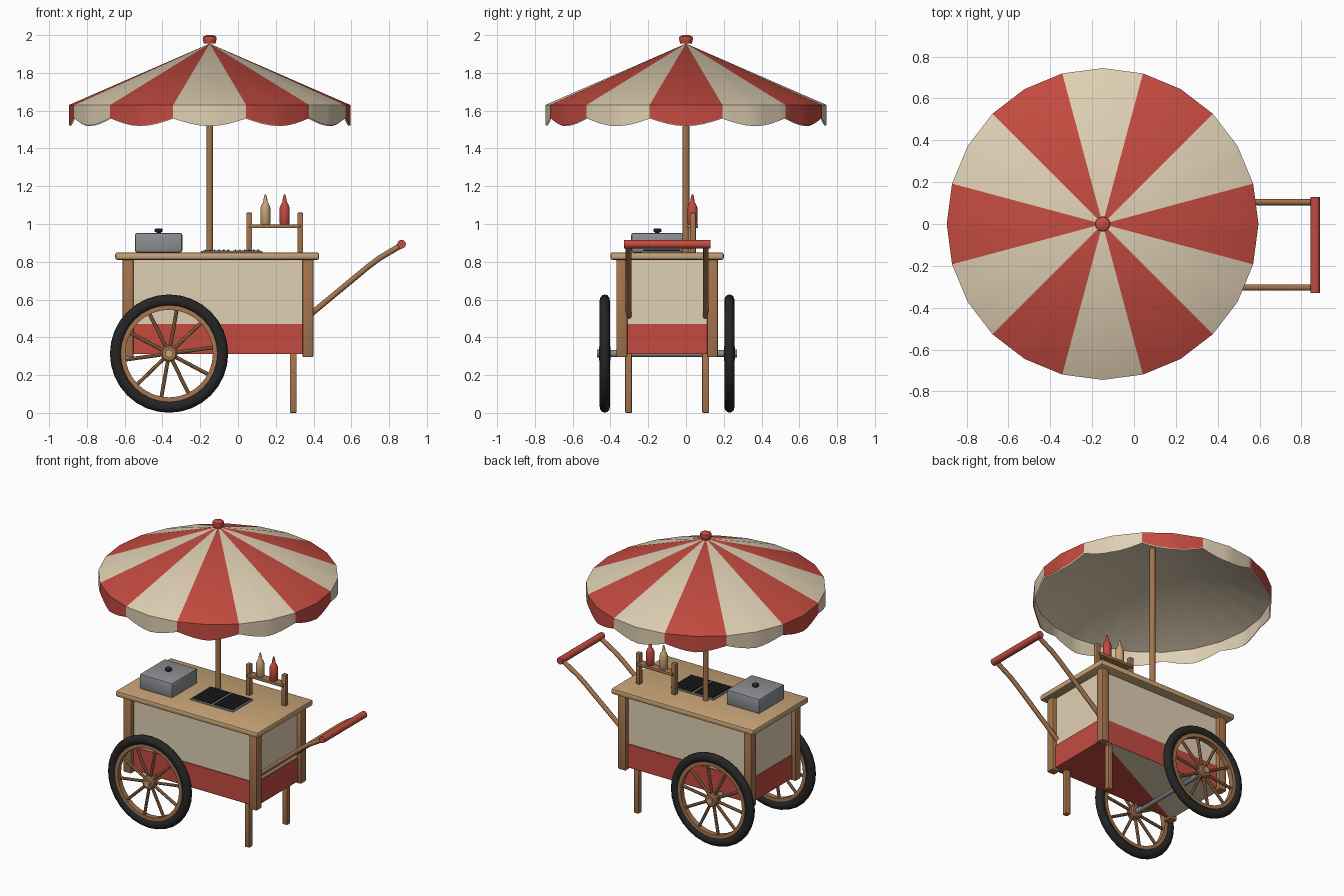
import bpy, bmesh
from math import sin, cos, pi, radians
from mathutils import Vector, Matrix

cube = bpy.data.objects.get("Cube")
if cube:
    bpy.data.objects.remove(cube)


def material(name, r, g, b):
    lin = [((c / 255 + 0.055) / 1.055) ** 2.4 for c in (r, g, b)] + [1]
    m = bpy.data.materials.new(name)
    m.use_nodes = True
    m.diffuse_color = lin
    m.node_tree.nodes["Principled BSDF"].inputs["Base Color"].default_value = lin
    return m


RED = material("red", 196, 75, 64)
CREAM = material("cream", 224, 208, 180)
WOOD = material("wood", 165, 117, 78)
TAN = material("light wood", 200, 164, 118)
TYRE = material("tyre black", 37, 37, 38)
STEEL = material("steel", 140, 143, 146)
IRON = material("dark iron", 42, 44, 48)


def finish(name, bm, mats, angle=35):
    bmesh.ops.recalc_face_normals(bm, faces=bm.faces)
    return link(name, bm, mats, angle)


def link(name, bm, mats, angle=35):
    me = bpy.data.meshes.new(name)
    bm.to_mesh(me)
    bm.free()
    for m in mats:
        me.materials.append(m)
    for p in me.polygons:
        p.use_smooth = True
    me.set_sharp_from_angle(angle=radians(angle))
    ob = bpy.data.objects.new(name, me)
    bpy.context.scene.collection.objects.link(ob)
    return ob


def box(name, xs, ys, zs, mat, bevel=0.0):
    bm = bmesh.new()
    bmesh.ops.create_cube(bm, size=1)
    for v in bm.verts:
        for i, (lo, hi) in enumerate((xs, ys, zs)):
            v.co[i] = hi if v.co[i] > 0 else lo
    if bevel:
        bmesh.ops.bevel(bm, geom=bm.edges[:], offset=bevel, segments=2,
                        profile=0.5, affect='EDGES')
    return finish(name, bm, [mat])


def add_rod(bm, p, q, r, sides=12):
    p, q = Vector(p), Vector(q)
    d = q - p
    turn = d.to_track_quat('Z', 'Y').to_matrix().to_4x4()
    bmesh.ops.create_cone(bm, cap_ends=True, segments=sides, radius1=r, radius2=r,
                          depth=d.length, matrix=Matrix.Translation((p + q) / 2) @ turn)


def rod(name, p, q, r, mat, sides=12):
    bm = bmesh.new()
    add_rod(bm, p, q, r, sides)
    return finish(name, bm, [mat])


def lathe(name, profile, at, mat, sides=16, closed=False, axis='Z'):
    """Spin (radius, height) points about an axis through the given place."""
    bm = bmesh.new()
    rings = [[bm.verts.new((r * cos(2 * pi * i / sides), r * sin(2 * pi * i / sides), h))
              for i in range(sides)] for r, h in profile]
    pairs = list(zip(rings, rings[1:]))
    if closed:
        pairs.append((rings[-1], rings[0]))
    else:
        bm.faces.new(rings[0])
        bm.faces.new(rings[-1])
    for a, b in pairs:
        for i in range(sides):
            j = (i + 1) % sides
            bm.faces.new((a[i], a[j], b[j], b[i]))
    if axis == 'Y':
        bm.transform(Matrix.Rotation(pi / 2, 4, 'X'))
    bm.transform(Matrix.Translation(at))
    return finish(name, bm, [mat])


MID = -0.10  # middle of the cart in y

# Cart body: cream box, red band, two-tone underside, counter
box("body_box", (-0.58, 0.37), (MID - 0.235, MID + 0.235), (0.32, 0.82), CREAM)
box("red_band", (-0.586, 0.376), (MID - 0.241, MID + 0.241), (0.312, 0.47), RED)
bm = bmesh.new()
c = [bm.verts.new((x, MID + y, 0.31)) for x, y in
     ((-0.586, -0.241), (0.376, -0.241), (0.376, 0.241), (-0.586, 0.241))]
bm.faces.new((c[0], c[2], c[1])).material_index = 0
bm.faces.new((c[0], c[3], c[2])).material_index = 1
link("body_underside", bm, [RED, CREAM])
box("counter_top", (-0.65, 0.43), (MID - 0.30, MID + 0.30), (0.81, 0.85), TAN, 0.012)

# Corner posts, support legs, push handle bars
for side, s in (("front", -1), ("back", 1)):
    for end, x in (("right", -0.582), ("left", 0.37)):
        y = MID + s * 0.24
        box(f"{side}_{end}_post", (x - 0.029, x + 0.029), (y - 0.029, y + 0.029),
            (0.295, 0.815), WOOD, 0.007)
    y = MID + s * 0.204
    box(f"{side}_leg", (0.275, 0.311), (y - 0.018, y + 0.018), (0, 0.33), WOOD, 0.005)
    curve = bpy.data.curves.new(f"{side}_handle_bar", 'CURVE')
    curve.dimensions = '3D'
    curve.bevel_depth = 0.015
    curve.bevel_resolution = 2
    curve.use_fill_caps = True
    path = curve.splines.new('POLY')
    points = ((0.37, 0.51), (0.69, 0.775), (0.75, 0.82), (0.865, 0.888))
    path.points.add(len(points) - 1)
    for p, (x, z) in zip(path.points, points):
        p.co = (x, y, z, 1)
    curve.materials.append(WOOD)
    bpy.context.scene.collection.objects.link(bpy.data.objects.new(curve.name, curve))
rod("handle_grip", (0.866, MID - 0.229, 0.893), (0.866, MID + 0.229, 0.893), 0.023, RED, 16)

# Wheels on an axle
WX, WZ = -0.365, 0.314
for side, s in (("front", -1), ("back", 1)):
    at = Vector((WX, MID + s * 0.33, WZ))
    tube = [(0.282 + 0.031 * cos(a), 0.027 * sin(a))
            for a in (2 * pi * i / 12 for i in range(12))]
    lathe(f"{side}_tyre", tube, at, TYRE, 32, True, 'Y')
    lathe(f"{side}_rim", [(0.232, -0.018), (0.256, -0.018), (0.256, 0.018), (0.232, 0.018)],
          at, WOOD, 32, True, 'Y')
    lathe(f"{side}_hub", [(0.036, -0.03), (0.044, -0.022), (0.044, 0.022), (0.036, 0.03)],
          at, WOOD, 16, False, 'Y')
    rod(f"{side}_hub_cap", at + Vector((0, s * 0.03, 0)), at + Vector((0, s * 0.041, 0)),
        0.021, TAN)
    bm = bmesh.new()
    for i in range(10):
        a = radians(8 + 36 * i)
        d = Vector((cos(a), 0, sin(a)))
        add_rod(bm, at + d * 0.03, at + d * 0.24, 0.010, 8)
    finish(f"{side}_spokes", bm, [WOOD])
rod("axle", (WX, MID - 0.365, WZ), (WX, MID + 0.365, WZ), 0.019, STEEL)

# Lidded warmer with knob
box("warmer_box", (-0.545, -0.295), (-0.29, -0.015), (0.85, 0.952), STEEL, 0.010)
lathe("warmer_knob", [(0.012, 0), (0.012, 0.008), (0.021, 0.012), (0.021, 0.024), (0.015, 0.028)],
      (-0.42, -0.152, 0.948), IRON)

# Griddle with two grates
box("griddle_frame", (-0.195, 0.13), (-0.24, -0.02), (0.848, 0.858), STEEL, 0.002)
for i, x0 in enumerate((-0.185, -0.026)):
    box(f"grate_plate_{i}", (x0, x0 + 0.146), (-0.23, -0.03), (0.85, 0.861), TYRE)
    bm = bmesh.new()
    for k in range(6):
        x = x0 + 0.013 + k * 0.024
        add_rod(bm, (x, -0.225, 0.862), (x, -0.035, 0.862), 0.004, 6)
    finish(f"grate_bars_{i}", bm, [IRON])

# Condiment rack and bottles
for end, x in (("right", 0.06), ("left", 0.33)):
    box(f"rack_{end}_post", (x - 0.015, x + 0.015), (0.020, 0.052), (0.845, 1.06), WOOD, 0.004)
box("rack_shelf", (0.06, 0.33), (0.008, 0.064), (0.978, 0.998), WOOD, 0.004)
bottle = [(0.022, 0), (0.026, 0.006), (0.026, 0.09), (0.019, 0.108), (0.012, 0.118),
          (0.010, 0.135), (0.004, 0.16)]
lathe("mustard_bottle", bottle, (0.145, 0.034, 0.997), TAN)
lathe("sauce_bottle", bottle, (0.247, 0.034, 0.997), RED)

# Parasol: pole, striped canopy with scalloped valance, plain lining, finial
PX, R, STEPS, SUB = -0.15, 0.745, 24, 4
rod("parasol_pole", (PX, 0, 0.84), (PX, 0, 1.94), 0.018, WOOD, 16)


def rim_points(radius):
    corners = [Vector((radius * cos(2 * pi * i / STEPS), radius * sin(2 * pi * i / STEPS), 0))
               for i in range(STEPS)]
    return [corners[i].lerp(corners[(i + 1) % STEPS], k / SUB)
            for i in range(STEPS) for k in range(SUB)]


def canopy(name, radius, apex_z, rim_z, low_z, dip, mats):
    bm = bmesh.new()
    pts = rim_points(radius)
    n = len(pts)
    apex = bm.verts.new((PX, 0, apex_z))
    top, low = [], []
    for i, p in enumerate(pts):
        panel = (i / (SUB * 2) + 0.5) % 1
        top.append(bm.verts.new((PX + p.x, p.y, rim_z)))
        low.append(bm.verts.new((PX + p.x, p.y, low_z - dip * sin(pi * panel))))
    for i in range(n):
        j = (i + 1) % n
        stripe = int((i + 0.5) / (SUB * 2) + 0.5) % 2
        for f in (bm.faces.new((apex, top[i], top[j])),
                  bm.faces.new((top[j], top[i], low[i], low[j]))):
            f.material_index = stripe if len(mats) > 1 else 0
    return link(name, bm, mats, 30)


canopy("parasol_canopy", R, 1.955, 1.63, 1.562, 0.04, [RED, CREAM])
canopy("parasol_lining", R - 0.006, 1.945, 1.622, 1.558, 0.04, [CREAM])
lathe("parasol_finial", [(0.03, 0), (0.033, 0.008), (0.037, 0.027), (0.034, 0.037), (0.018, 0.045)],
      (PX, 0, 1.955), RED, 12)
